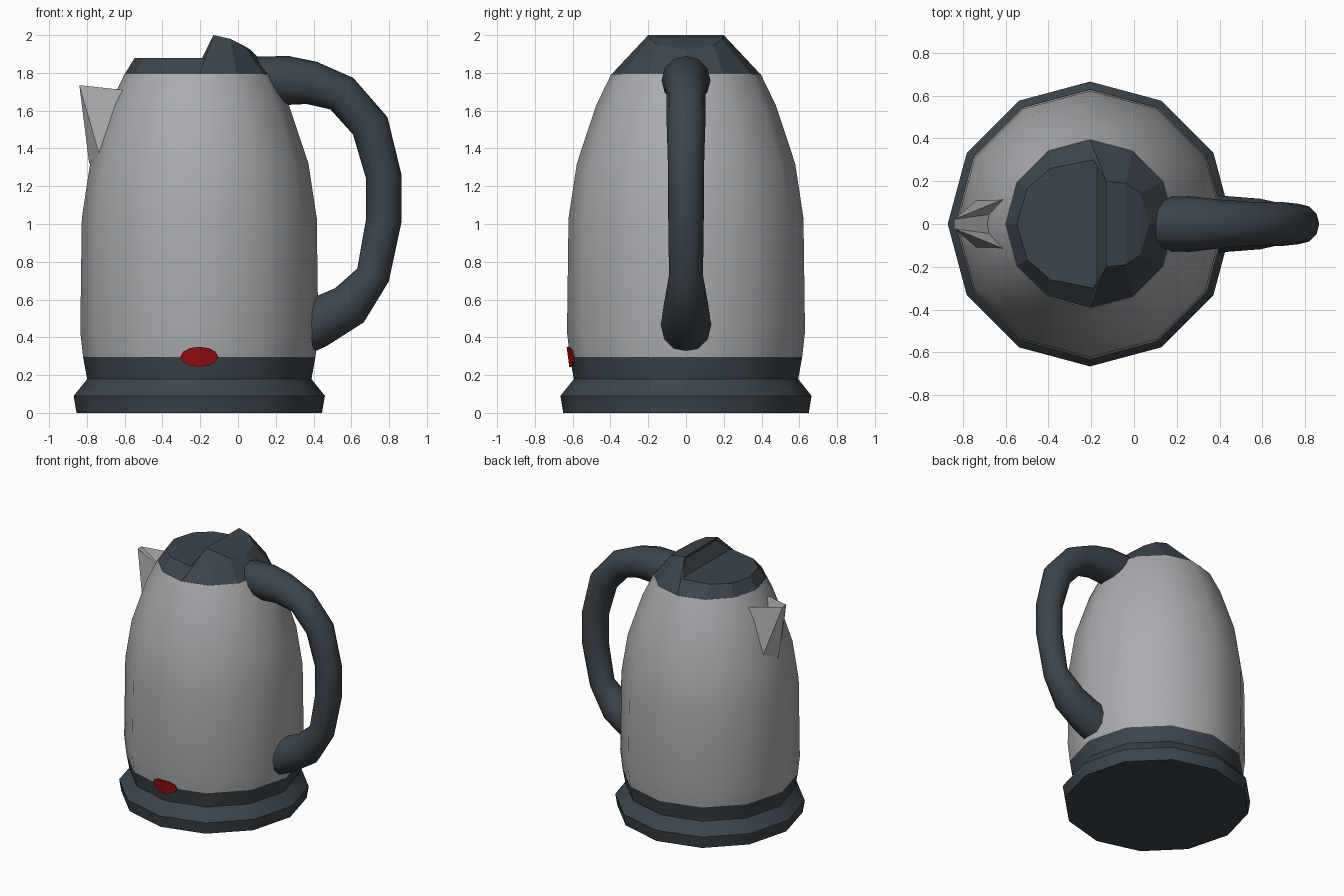
import bpy, bmesh, math
from mathutils import Vector

if "Cube" in bpy.data.objects:
    bpy.data.objects.remove(bpy.data.objects["Cube"])

CX = -0.205  # axis of the round body
SIDES = 12

def mat(name, c):
    m = bpy.data.materials.new(name)
    m.diffuse_color = (*c, 1)
    m.use_nodes = True
    m.node_tree.nodes["Principled BSDF"].inputs["Base Color"].default_value = m.diffuse_color
    return m

GREY = mat("brushed_grey", (0.40, 0.41, 0.425))
DARK = mat("dark_slate", (0.045, 0.060, 0.073))
RED = mat("switch_red", (0.32, 0.004, 0.005))

def finish(name, bm, material, smooth=None, fix=True):
    if fix:
        bmesh.ops.recalc_face_normals(bm, faces=bm.faces)
    me = bpy.data.meshes.new(name)
    bm.to_mesh(me)
    bm.free()
    me.materials.append(material)
    ob = bpy.data.objects.new(name, me)
    bpy.context.collection.objects.link(ob)
    if smooth:
        bpy.ops.object.select_all(action='DESELECT')
        ob.select_set(True)
        bpy.context.view_layer.objects.active = ob
        bpy.ops.object.shade_smooth_by_angle(angle=math.radians(smooth))
    return ob

def skin(bm, rings):
    # join equal rings into a capped tube
    vs = [[bm.verts.new(p) for p in r] for r in rings]
    n = len(vs[0])
    for a, b in zip(vs, vs[1:]):
        for i in range(n):
            j = (i + 1) % n
            bm.faces.new((a[i], a[j], b[j], b[i]))
    bm.faces.new(vs[0])
    bm.faces.new(vs[-1])

def circle(r, z):
    return [(CX + r * math.cos(math.tau * i / SIDES),
             r * math.sin(math.tau * i / SIDES), z) for i in range(SIDES)]

def lathe(name, profile, material):
    bm = bmesh.new()
    skin(bm, [circle(r, z) for r, z in profile])
    return finish(name, bm, material, 35)

# power base, lower collar and grey body
lathe("power_base", [(.65, 0), (.665, .09), (.593, .18)], DARK)
lathe("lower_collar", [(.593, .175), (.615, .295)], DARK)
lathe("body", [(.615, .295), (.63, .43), (.622, 1.03), (.578, 1.32),
               (.475, 1.63), (.395, 1.795)], GREY)

# lid: sloped rim, flat front half, raised thumb grip behind
bm = bmesh.new()
rim = [bm.verts.new(p) for p in circle(.397, 1.79)]
flat = {3: (-.19, .3), 4: (-.39, .26), 5: (-.5, .165), 6: (-.547, 0)}
raised = {0: (.07, 0, 1.92), 1: (.03, .145, 1.945), 2: (-.04, .19, 1.98), 3: (-.13, .2, 2.0)}
low, high = {}, {}
for i in flat:
    x, y = flat[i]
    low[i] = bm.verts.new((x, y, 1.88))
    if i != 6:
        low[12 - i] = bm.verts.new((x, -y, 1.88))
for i in raised:
    x, y, z = raised[i]
    high[i] = bm.verts.new((x, y, z))
    if i:
        high[12 - i] = bm.verts.new((x, -y, z))
for i in range(3, 9):
    bm.faces.new((rim[i], rim[i + 1], low[i + 1], low[i]))
for i in (9, 10, 11, 0, 1, 2):
    j = (i + 1) % 12
    bm.faces.new((rim[i], rim[j], high[j], high[i]))
for i in (3, 9):
    bm.faces.new((rim[i], low[i], high[i]))
bm.faces.new([low[i] for i in range(3, 10)])
for i in (1, 2):
    bm.faces.new((high[i], high[i + 1], high[11 - i], high[12 - i]))
bm.faces.new((high[0], high[1], high[11]))
grip = bm.faces.new((low[3], low[9], high[9], high[3]))
bm.faces.new(rim)
bmesh.ops.recalc_face_normals(bm, faces=bm.faces)
bmesh.ops.inset_region(bm, faces=[grip], thickness=.02, depth=-.015)
finish("lid", bm, DARK)

# handle: round section swept along a bow
path = [(.08, 1.76, .125), (.26, 1.76, .13), (.39, 1.747, .115), (.55, 1.69, .103),
        (.70, 1.52, .102), (.772, 1.25, .094), (.772, 1.02, .094),
        (.715, .73, .09), (.59, .57, .118), (.41, .472, .132), (.35, .445, .132)]
rings = []
for k, (x, z, r) in enumerate(path):
    a, b = path[max(k - 1, 0)], path[min(k + 1, len(path) - 1)]
    t = Vector((b[0] - a[0], 0, b[1] - a[1])).normalized()
    n = Vector((-t.z, 0, t.x))
    rings.append([Vector((x, 0, z)) + n * r * math.cos(math.tau * i / 12)
                  + Vector((0, r * math.sin(math.tau * i / 12), 0)) for i in range(12)])
bm = bmesh.new()
skin(bm, rings)
finish("handle", bm, DARK, 40)

# spout: pointed beak with a hollow pouring channel
bm = bmesh.new()
keel = bm.verts.new((-.788, 0, 1.32))
s = {}
for sgn in (1, -1):
    for key, p in {"tip": (-.84, .022, 1.735), "rear": (-.61, .115, 1.71),
                   "low": (-.735, .11, 1.37), "inner": (-.67, .045, 1.6)}.items():
        s[key, sgn] = bm.verts.new((p[0], p[1] * sgn, p[2]))
    bm.faces.new((s["tip", sgn], s["rear", sgn], s["low", sgn]))
    bm.faces.new((s["tip", sgn], s["low", sgn], keel))
    bm.faces.new((s["tip", sgn], s["inner", sgn], s["rear", sgn]))
    bm.faces.new((s["rear", sgn], s["inner", sgn], s["low", sgn]))
    bm.faces.new((s["low", sgn], s["inner", sgn], keel))
bm.faces.new((s["tip", 1], s["tip", -1], keel))
bm.faces.new((s["tip", 1], s["tip", -1], s["inner", -1], s["inner", 1]))
bm.faces.new((s["inner", 1], s["inner", -1], keel))
finish("spout", bm, GREY)

# oval switch: thin plate bent around the front corner of the body
bm = bmesh.new()
def on_front(dx, dz, out):
    return (CX + dx, -(.617 + .13 * dz + out) + .268 * abs(dx), .297 + dz)
oval = [(.1 * math.sin(math.tau * i / 12), .053 * math.cos(math.tau * i / 12)) for i in range(12)]
front = [bm.verts.new(on_front(x, z, .008)) for x, z in oval]
back = [bm.verts.new(on_front(x, z, -.001)) for x, z in oval]
for ring in (front, back):
    bm.faces.new(ring[:7])
    bm.faces.new(ring[6:] + ring[:1])
for i in range(12):
    j = (i + 1) % 12
    bm.faces.new((front[i], front[j], back[j], back[i]))
finish("switch", bm, RED)
